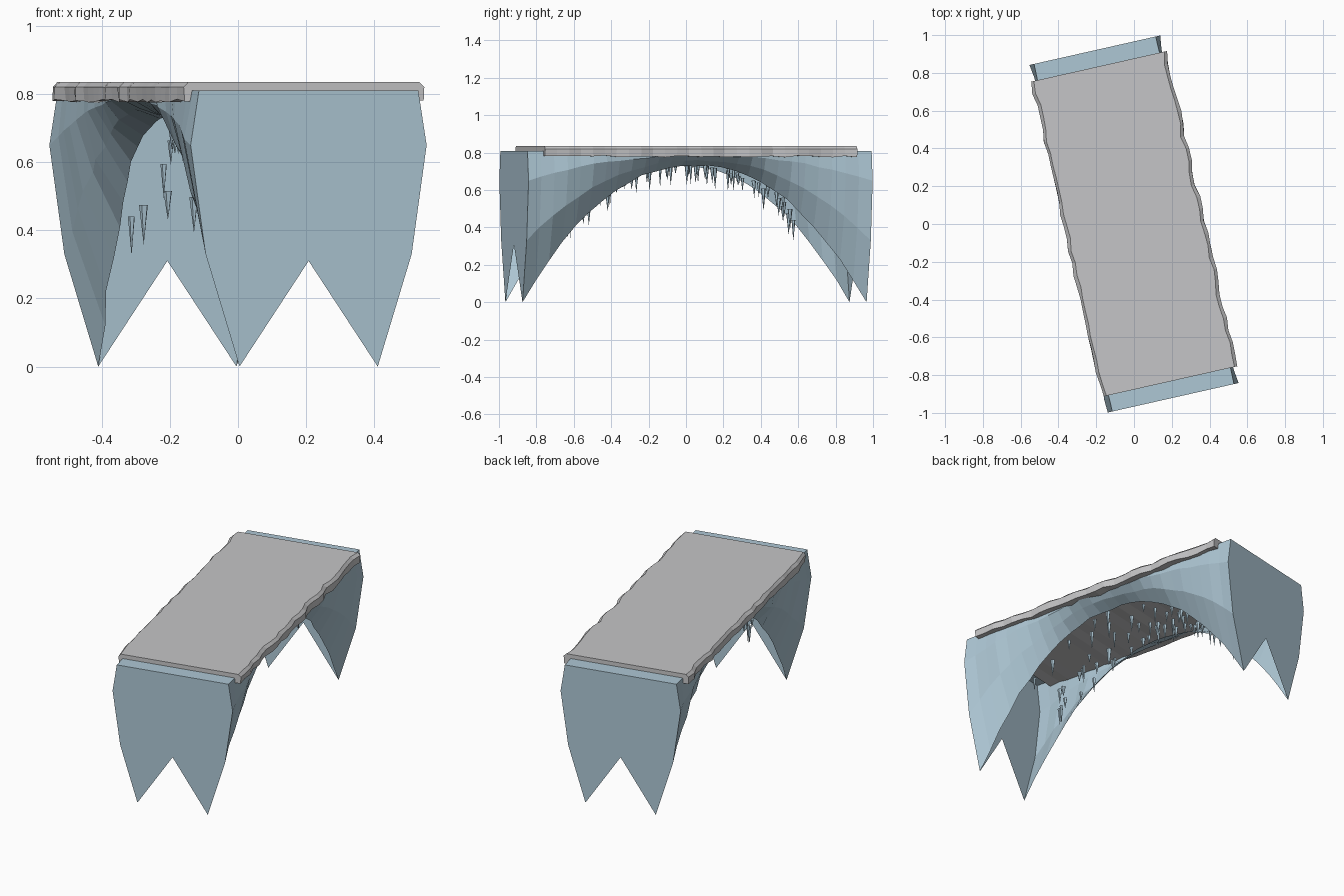
import bpy, bmesh, random
from math import radians
from mathutils import Matrix, Vector

random.seed(7)
if "Cube" in bpy.data.objects:
    bpy.data.objects.remove(bpy.data.objects["Cube"], do_unlink=True)

TURN = radians(12.7)      # the bridge stands askew to the axes
HALF = 0.943              # half length of the ice body
DECK = 0.855              # half length of the deck


def material(name, rgb):
    m = bpy.data.materials.new(name)
    m.use_nodes = True
    m.diffuse_color = (*rgb, 1)
    bsdf = next(n for n in m.node_tree.nodes if n.type == 'BSDF_PRINCIPLED')
    bsdf.inputs["Base Color"].default_value = (*rgb, 1)
    bsdf.inputs["Roughness"].default_value = 0.8
    return m


ICE = material("pale_blue_ice", (0.42, 0.57, 0.66))
SNOW = material("packed_grey_snow", (0.56, 0.56, 0.57))


def finish(bm, name, mat):
    bmesh.ops.recalc_face_normals(bm, faces=bm.faces)
    mesh = bpy.data.meshes.new(name)
    bm.to_mesh(mesh)
    bm.free()
    mesh.materials.append(mat)
    ob = bpy.data.objects.new(name, mesh)
    ob.rotation_euler.z = TURN
    bpy.context.collection.objects.link(ob)
    return ob


def jitter(amount):
    return random.uniform(-amount, amount)


def arch(v):
    """0 at the feet, 1 at the crown."""
    return 1 - min(1, abs(v) / HALF) ** 2.2


def stations(half, count):
    return [half * (2 * i / count - 1) for i in range(count + 1)]


def skin(bm, rings, closed):
    """Join neighbouring rings of vertices with quads."""
    for a, b in zip(rings, rings[1:]):
        n = len(a)
        for j in range(n if closed else n - 1):
            k = (j + 1) % n
            bm.faces.new((a[j], a[k], b[k], b[j]))


# Ice body: fluted side walls, flat top and notched end walls, open below
FOOT = [(0.208, 0.0), (0.31, 0.33), (0.355, 0.65), (0.33, 0.81)]
CROWN = [(0.22, 0.73), (0.285, 0.757), (0.33, 0.785), (0.335, 0.81)]
bm = bmesh.new()
rings = []
for v in stations(HALF, 26):
    t = arch(v)
    rough = 1 if t > 0 else 0
    ring = []
    for side in (-1, 1):
        half_ring = []
        for row, ((u0, z0), (u1, z1)) in enumerate(zip(FOOT, CROWN)):
            amount = rough * (0.008 if row < 3 else 0)
            u = u0 + (u1 - u0) * t + jitter(amount)
            z = z0 + (z1 - z0) * t + jitter(amount * 0.6)
            half_ring.append(bm.verts.new((side * u, v, z)))
        ring += half_ring if side < 0 else half_ring[::-1]
    rings.append(ring)
skin(bm, rings, False)
for ring, v in ((rings[0], -HALF), (rings[-1], HALF)):
    notch = bm.verts.new((0, v, 0.31))
    bm.faces.new(ring + [notch])
finish(bm, "ice_arch", ICE)

# Deck: slab with worn, wavy long edges and a chamfered top
EDGE = [(0.364, 0.78), (0.366, 0.82), (0.35, 0.835)]
bm = bmesh.new()
rings = []
for v in stations(DECK, 26):
    ring = []
    for side in (-1, 1):
        sway = jitter(0.009)
        half_ring = [bm.verts.new((side * (u + sway + jitter(0.003)), v,
                                   z + (jitter(0.005) if z < 0.8 else 0)))
                     for u, z in EDGE]
        ring += half_ring if side < 0 else half_ring[::-1]
    rings.append(ring)
skin(bm, rings, True)
bm.faces.new(rings[0])
bm.faces.new(rings[-1])
finish(bm, "snow_deck", SNOW)

# Icicles: small pointed spikes following the curve of the arch
bm = bmesh.new()
for i in range(60):
    v = 0.64 * (2 * (i + 0.5) / 60 - 1) + jitter(0.02)
    u = jitter(0.2)
    length = random.uniform(0.05, 0.12)
    top = 0.73 * arch(v) + 0.01
    place = Matrix.Translation(Vector((u, v, top - length / 2)))
    bmesh.ops.create_cone(bm, cap_ends=True, segments=5, depth=length,
                          radius1=0, radius2=random.uniform(0.009, 0.014),
                          matrix=place)
bmesh.ops.remove_doubles(bm, verts=bm.verts, dist=0.0001)
finish(bm, "icicles", ICE)
